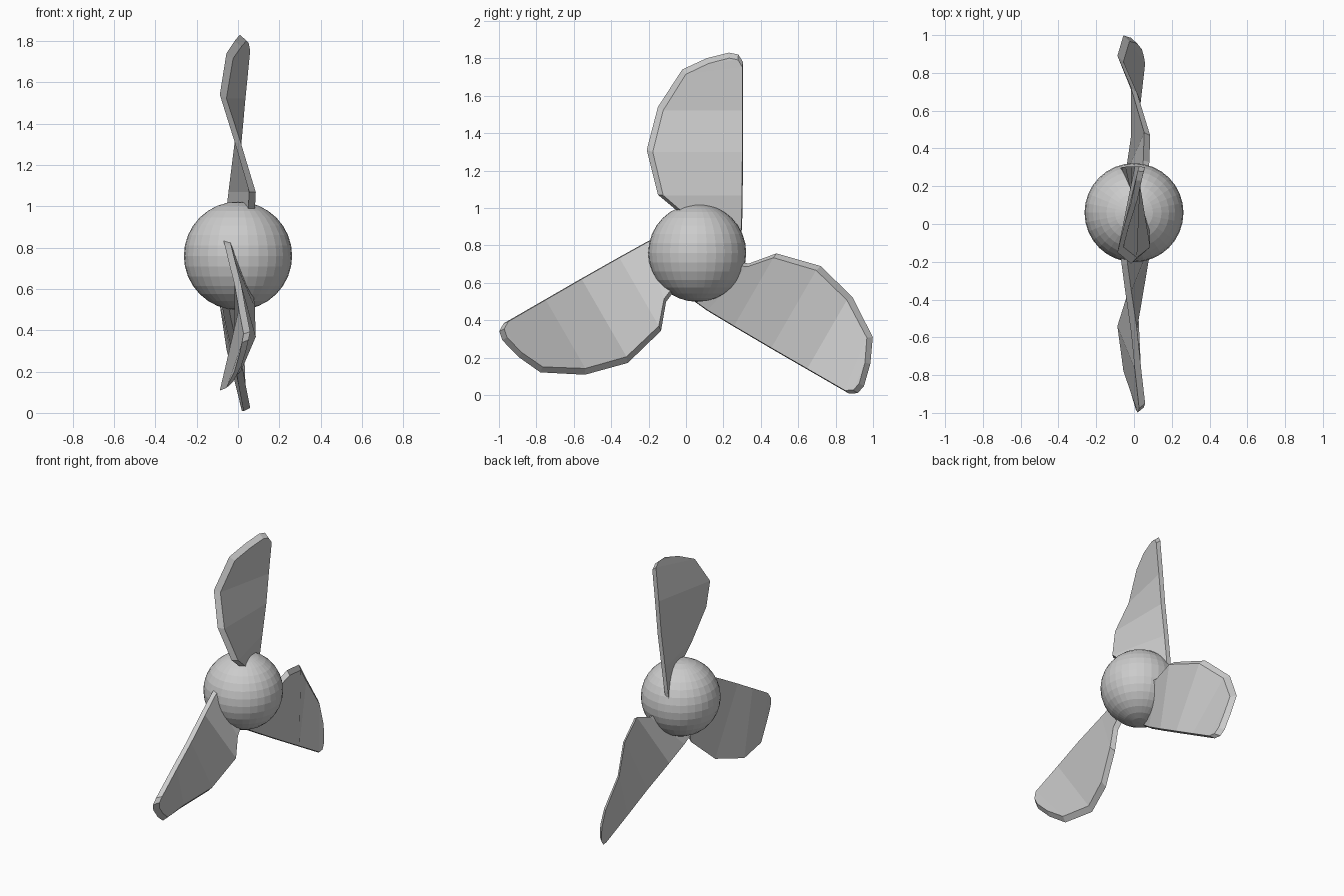
import bpy, bmesh, math

if "Cube" in bpy.data.objects:
    bpy.data.objects.remove(bpy.data.objects["Cube"])

HUB_Y, HUB_Z = 0.06, 0.76
HALF_THICK = 0.016

# upright blade outline as (y, z, x); x carries the twist
LEAD = [(0.0, 0.90, 0.06), (-0.03, 0.97, 0.065), (-0.15, 1.07, 0.07), (-0.21, 1.31, 0.0),
        (-0.15, 1.54, -0.072), (-0.02, 1.74, -0.04), (0.11, 1.80, 0.0)]
TRAIL = [(0.29, 0.80, -0.06), (0.30, 0.90, -0.05), (0.303, 1.07, -0.03), (0.305, 1.31, 0.0),
         (0.305, 1.54, 0.02), (0.305, 1.78, 0.043), (0.28, 1.82, 0.035)]
TIP = [(0.23, 1.83, 0.025)]
OUTLINE = LEAD + TIP + TRAIL[::-1]


def blade(name, angle, dy, dz):
    """Twisted slab with a chamfered rim, turned about the hub's x axis."""
    c, s = math.cos(angle), math.sin(angle)
    bm = bmesh.new()

    def place(y, z, x):
        y, z = y - HUB_Y, z - HUB_Z
        return bm.verts.new((x, HUB_Y + y * c - z * s + dy, HUB_Z + y * s + z * c + dz))

    back = [place(y, z, x - HALF_THICK) for y, z, x in OUTLINE]
    front = [place(0.25 + (y - 0.25) * 0.93, 1 + (z - 1) * 0.965, x + HALF_THICK)
             for y, z, x in OUTLINE]
    n = len(OUTLINE)
    # ruled strips across both faces
    for loop in (back, front):
        for i in range(n // 2 - 1):
            bm.faces.new((loop[i], loop[i + 1], loop[n - 2 - i], loop[n - 1 - i]))
        m = n // 2
        bm.faces.new((loop[m - 1], loop[m], loop[m + 1]))
    # rim
    for i in range(n):
        j = (i + 1) % n
        bm.faces.new((back[i], back[j], front[j], front[i]))
    bmesh.ops.recalc_face_normals(bm, faces=bm.faces)
    mesh = bpy.data.meshes.new(name)
    bm.to_mesh(mesh)
    bm.free()
    bpy.context.collection.objects.link(bpy.data.objects.new(name, mesh))


# hub
bpy.ops.mesh.primitive_uv_sphere_add(segments=32, ring_count=16, radius=0.262,
                                     location=(0, HUB_Y, HUB_Z))
bpy.context.object.name = "hub"

# three blades, each seated slightly differently in the hub
blade("blade_top", 0, 0, 0)
blade("blade_back", math.radians(-120), 0.05, -0.03)
blade("blade_front", math.radians(120), -0.03, -0.08)
